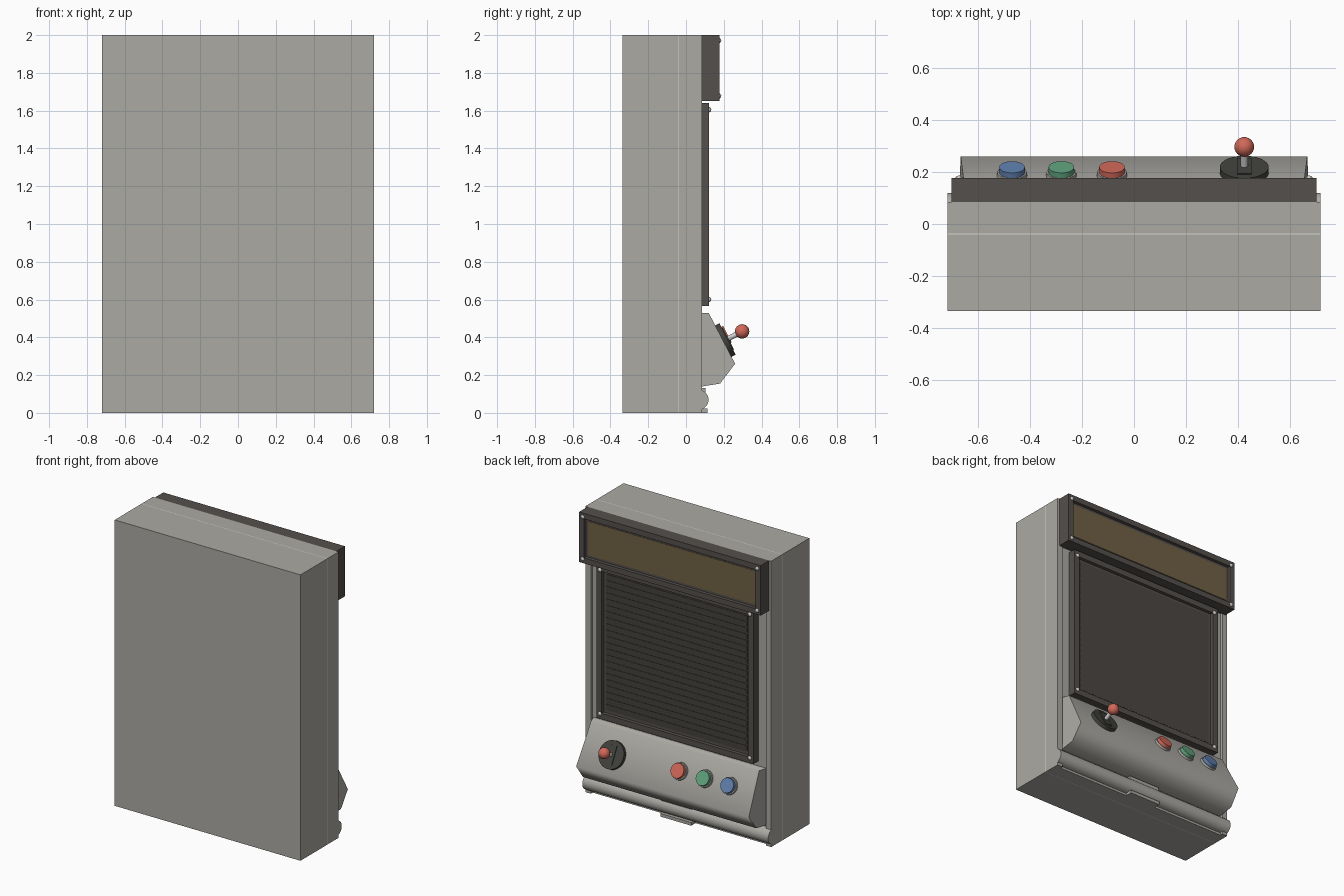
import bpy, bmesh, math
from mathutils import Vector, Matrix

if "Cube" in bpy.data.objects:
    bpy.data.objects.remove(bpy.data.objects["Cube"])


def mat(name, r, g, b):
    m = bpy.data.materials.new(name)
    m.diffuse_color = (r, g, b, 1)
    m.use_nodes = True
    m.node_tree.nodes["Principled BSDF"].inputs["Base Color"].default_value = m.diffuse_color
    return m


GREY = mat("cabinet_grey", 0.41, 0.40, 0.37)
SEAM = mat("seam_light", 0.72, 0.72, 0.68)
STEEL = mat("steel", 0.55, 0.55, 0.53)
FRAME = mat("dark_frame", 0.09, 0.08, 0.073)
GLASS = mat("screen_dark", 0.07, 0.062, 0.054)
BROWN = mat("marquee_brown", 0.165, 0.12, 0.06)
BLACK = mat("black", 0.055, 0.055, 0.048)
RED = mat("red", 0.64, 0.14, 0.10)
GREEN = mat("green", 0.12, 0.37, 0.21)
BLUE = mat("blue", 0.12, 0.22, 0.43)


def finish(name, bm, material=GREY, smooth=0):
    bmesh.ops.recalc_face_normals(bm, faces=bm.faces)
    me = bpy.data.meshes.new(name)
    bm.to_mesh(me)
    bm.free()
    ob = bpy.data.objects.new(name, me)
    bpy.context.collection.objects.link(ob)
    me.materials.append(material)
    if smooth:
        bpy.ops.object.select_all(action='DESELECT')
        ob.select_set(True)
        bpy.context.view_layer.objects.active = ob
        bpy.ops.object.shade_smooth_by_angle(angle=math.radians(smooth))
    return ob


def box_mesh(lo, hi):
    bm = bmesh.new()
    bmesh.ops.create_cube(bm, size=1)
    lo, hi = Vector(lo), Vector(hi)
    bmesh.ops.scale(bm, vec=hi - lo, verts=bm.verts)
    bmesh.ops.translate(bm, vec=(lo + hi) / 2, verts=bm.verts)
    return bm


def box(name, lo, hi, material=GREY):
    return finish(name, box_mesh(lo, hi), material)


def bezel(name, hx, y0, y1, z0, z1, border, depth, material):
    """Box whose +y face is sunk in behind a border."""
    bm = box_mesh((-hx, y0, z0), (hx, y1, z1))
    face = max(bm.faces, key=lambda f: f.calc_center_median().y)
    bmesh.ops.inset_individual(bm, faces=[face], thickness=border)
    bmesh.ops.inset_individual(bm, faces=[face], thickness=0.002, depth=-depth)
    return finish(name, bm, material)


def prism(name, pts, material=GREY, smooth=0):
    """Closed side profile of (half width, y, z) points, spanned across x."""
    bm = bmesh.new()
    a = [bm.verts.new((-w, y, z)) for w, y, z in pts]
    b = [bm.verts.new((w, y, z)) for w, y, z in pts]
    bm.faces.new(a)
    bm.faces.new(b)
    for i in range(len(pts)):
        j = (i + 1) % len(pts)
        bm.faces.new((a[i], a[j], b[j], b[i]))
    return finish(name, bm, material, smooth)


def rod(name, p0, p1, r0, r1=None, material=GREY, seg=32):
    p0, p1 = Vector(p0), Vector(p1)
    d = p1 - p0
    bm = bmesh.new()
    m = Matrix.Translation((p0 + p1) / 2) @ d.to_track_quat('Z', 'Y').to_matrix().to_4x4()
    bmesh.ops.create_cone(bm, cap_ends=True, segments=seg, radius1=r0,
                          radius2=r0 if r1 is None else r1, depth=d.length, matrix=m)
    return finish(name, bm, material, 35)


def ball(name, c, r, material, seg=24):
    bm = bmesh.new()
    bmesh.ops.create_uvsphere(bm, u_segments=seg, v_segments=seg // 2, radius=r,
                              matrix=Matrix.Translation(c))
    return finish(name, bm, material, 35)


# Cabinet: rear half, pale seam, front half with raised side rims and header
W = 0.719
box("cabinet_back", (-W, -0.336, 0), (W, -0.041, 2))
box("cabinet_seam", (-W, -0.041, 0), (W, -0.037, 2), SEAM)
box("cabinet_front", (-W, -0.037, 0), (W, 0.065, 2))
box("header", (-0.677, 0.064, 1.66), (0.677, 0.085, 2))
for s, side in ((1, "right"), (-1, "left")):
    xs = sorted((s * W, s * 0.677))
    box("rim_" + side, (xs[0], 0.064, 0), (xs[1], 0.085, 2))

# Marquee with sunken panel
bezel("marquee", 0.703, 0.085, 0.178, 1.65, 2.0, 0.055, 0.02, FRAME)
box("marquee_panel", (-0.646, 0.15, 1.707), (0.646, 0.161, 1.943), BROWN)

# Screen frame with finely ridged screen
bezel("screen_frame", 0.607, 0.06, 0.123, 0.565, 1.64, 0.058, 0.022, FRAME)
rows, zb, zt = 22, 0.625, 1.58
step = (zt - zb) / rows
ridges = [(0.546, 0.09, zt), (0.546, 0.09, zb)]
for i in range(rows):
    z = zb + i * step
    ridges += [(0.546, 0.102, z), (0.546, 0.105, z + step)]
prism("screen", ridges, GLASS)

# Corner screws
for part, x, y, zs in (("marquee", 0.675, 0.172, (1.678, 1.972)),
                       ("screen", 0.58, 0.119, (0.6, 1.605))):
    for sx in (-x, x):
        for z in zs:
            ball(part + "_screw", (sx, y, z), 0.015, STEEL, 12)

# Control panel
panel = prism("control_panel", [(0.672, 0.06, 0.53), (0.65, 0.12, 0.53), (0.668, 0.26, 0.26),
                                (0.672, 0.18, 0.155), (0.672, 0.085, 0.14), (0.672, 0.06, 0.14)],
              GREY, 66)
panel.modifiers.new("even_shading", 'WEIGHTED_NORMAL').keep_sharp = True

# Controls stand along the normal of the sloping face
N = Vector((0, 0.27, 0.14)).normalized()


def on_panel(x, z, h):
    return Vector((x, 0.12 + (0.53 - z) * 0.14 / 0.27, z)) + N * h


JX, JZ = 0.425, 0.38
rod("joystick_base", on_panel(JX, JZ, -0.01), on_panel(JX, JZ, 0.025), 0.094, None, BLACK)
bm = box_mesh((-0.027, -0.065, 0), (0.027, 0.065, 0.008))
tilt = N.to_track_quat('Z', 'Y').to_matrix().to_4x4()
bmesh.ops.transform(bm, matrix=Matrix.Translation(on_panel(JX, JZ, 0.022)) @ tilt, verts=bm.verts)
finish("joystick_slot_plate", bm, BLACK)
rod("joystick_stick", on_panel(JX, JZ, 0.02), on_panel(JX, JZ, 0.105), 0.014, None, STEEL)
ball("joystick_ball", on_panel(JX, JZ, 0.112), 0.038, RED)
for x, col, n in ((-0.085, RED, "red"), (-0.28, GREEN, "green"), (-0.47, BLUE, "blue")):
    rod(n + "_button_ring", on_panel(x, 0.40, -0.01), on_panel(x, 0.40, 0.014), 0.06, 0.057)
    rod(n + "_button", on_panel(x, 0.40, 0.0), on_panel(x, 0.40, 0.036), 0.051, 0.049, col)

# Rounded bottom rail with two pull tabs
rod("bottom_rail", (-W, 0.065, 0.07), (W, 0.065, 0.07), 0.054)
box("upper_tab", (-0.12, 0.06, 0.108), (0.12, 0.103, 0.132))
box("lower_tab", (-0.12, 0.05, 0.0), (0.12, 0.113, 0.022))
